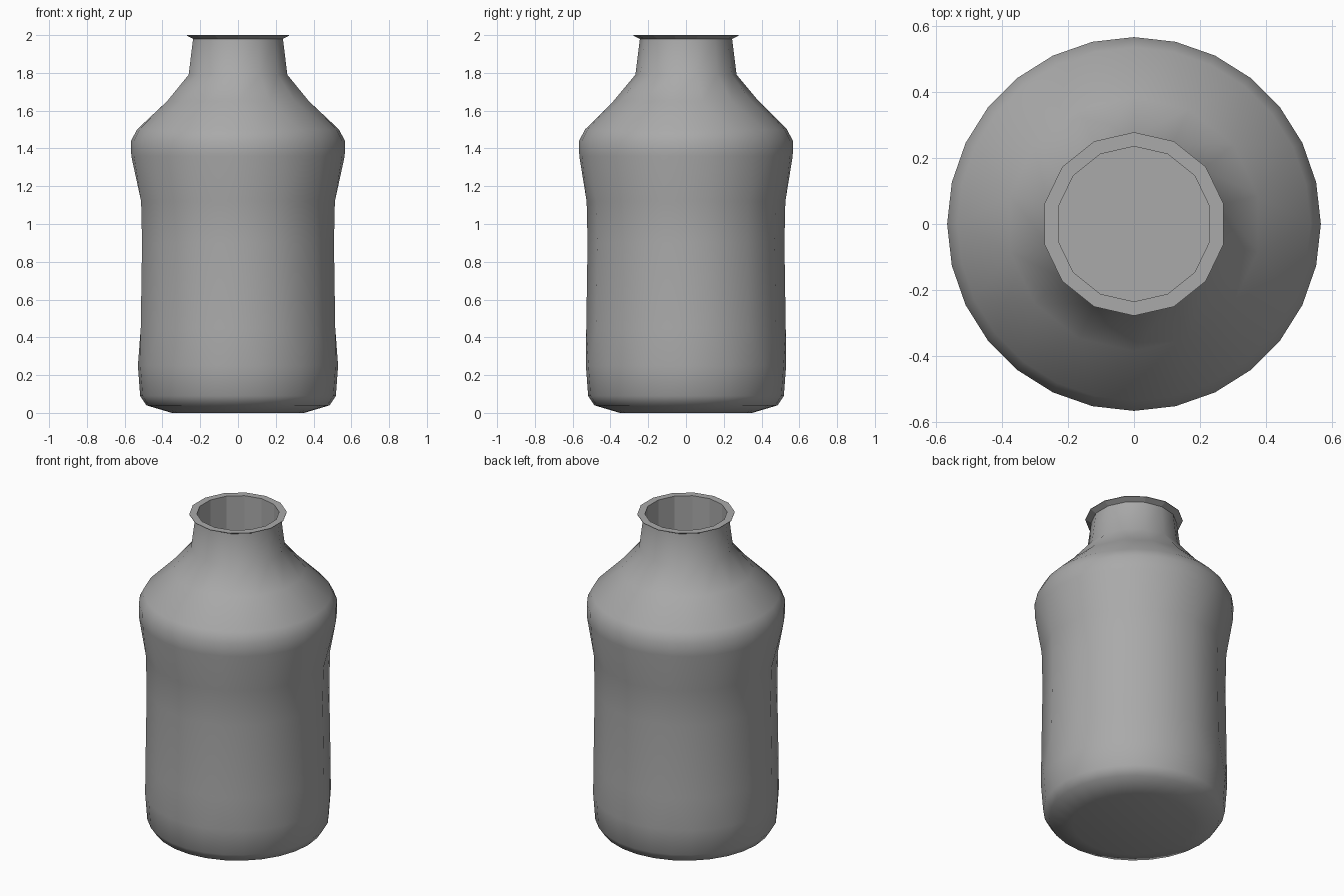
import bpy, bmesh, math

cube = bpy.data.objects.get("Cube")
if cube:
    bpy.data.objects.remove(cube, do_unlink=True)

grey = bpy.data.materials.new("plain grey")
colour = (0.4, 0.4, 0.4, 1)
grey.diffuse_color = colour
grey.use_nodes = True
grey.node_tree.nodes["Principled BSDF"].inputs["Base Color"].default_value = colour

COARSE, FINE = 14, 28


def ring(bm, radius, z, count):
    # Every ring has a corner on +y, so coarse and fine rings line up
    step = 2 * math.pi / count
    return [bm.verts.new((-radius * math.sin(i * step), radius * math.cos(i * step), z))
            for i in range(count)]


def join(bm, low, high):
    # Walk round both rings, adding an in-between corner where one is finer
    a, b = len(low) // COARSE, len(high) // COARSE
    for i in range(COARSE):
        bottom = [low[(i * a + k) % len(low)] for k in range(a + 1)]
        top = [high[(i * b + k) % len(high)] for k in range(b + 1)]
        if a == b:
            for k in range(a):
                bm.faces.new((bottom[k], bottom[k + 1], top[k + 1], top[k]))
        elif a < b:
            bm.faces.new((bottom[0], top[1], top[0]))
            bm.faces.new((bottom[0], bottom[1], top[1]))
            bm.faces.new((bottom[1], top[2], top[1]))
        else:
            bm.faces.new((bottom[0], bottom[1], top[0]))
            bm.faces.new((bottom[1], top[1], top[0]))
            bm.faces.new((bottom[1], bottom[2], top[1]))


def lathe(name, profile, cap_start=False, cap_end=False):
    bm = bmesh.new()
    rings = [ring(bm, *p) for p in profile]
    for low, high in zip(rings, rings[1:]):
        join(bm, low, high)
    if cap_start:
        bm.faces.new(rings[0][::-1])
    if cap_end:
        bm.faces.new(rings[-1])
    mesh = bpy.data.meshes.new(name)
    bm.to_mesh(mesh)
    bm.free()
    mesh.materials.append(grey)
    obj = bpy.data.objects.new(name, mesh)
    bpy.context.collection.objects.link(obj)
    return obj


# Outer wall: base, waisted body, shoulder and neck
bottle = lathe("bottle_body", [
    (0.35, 0, FINE), (0.485, 0.04, FINE), (0.518, 0.09, FINE), (0.53, 0.25, FINE),
    (0.528, 0.45, COARSE), (0.521, 0.9, COARSE), (0.526, 1.12, COARSE),
    (0.565, 1.36, FINE), (0.566, 1.44, FINE), (0.535, 1.5, FINE),
    (0.385, 1.65, COARSE), (0.268, 1.79, COARSE), (0.244, 1.98, COARSE)],
    cap_start=True)

# Flared lip, then the faceted inside of the neck
lip = lathe("lip", [(0.244, 1.98, COARSE), (0.278, 1.997, COARSE),
                    (0.278, 2, COARSE), (0.235, 2, COARSE)])
inside = lathe("neck_inside", [(0.235, 2, COARSE), (0.235, 1.74, COARSE)], cap_end=True)

# Smooth the outer wall only
bpy.ops.object.select_all(action='DESELECT')
bottle.select_set(True)
bpy.context.view_layer.objects.active = bottle
bpy.ops.object.shade_smooth_by_angle(angle=math.radians(50))
